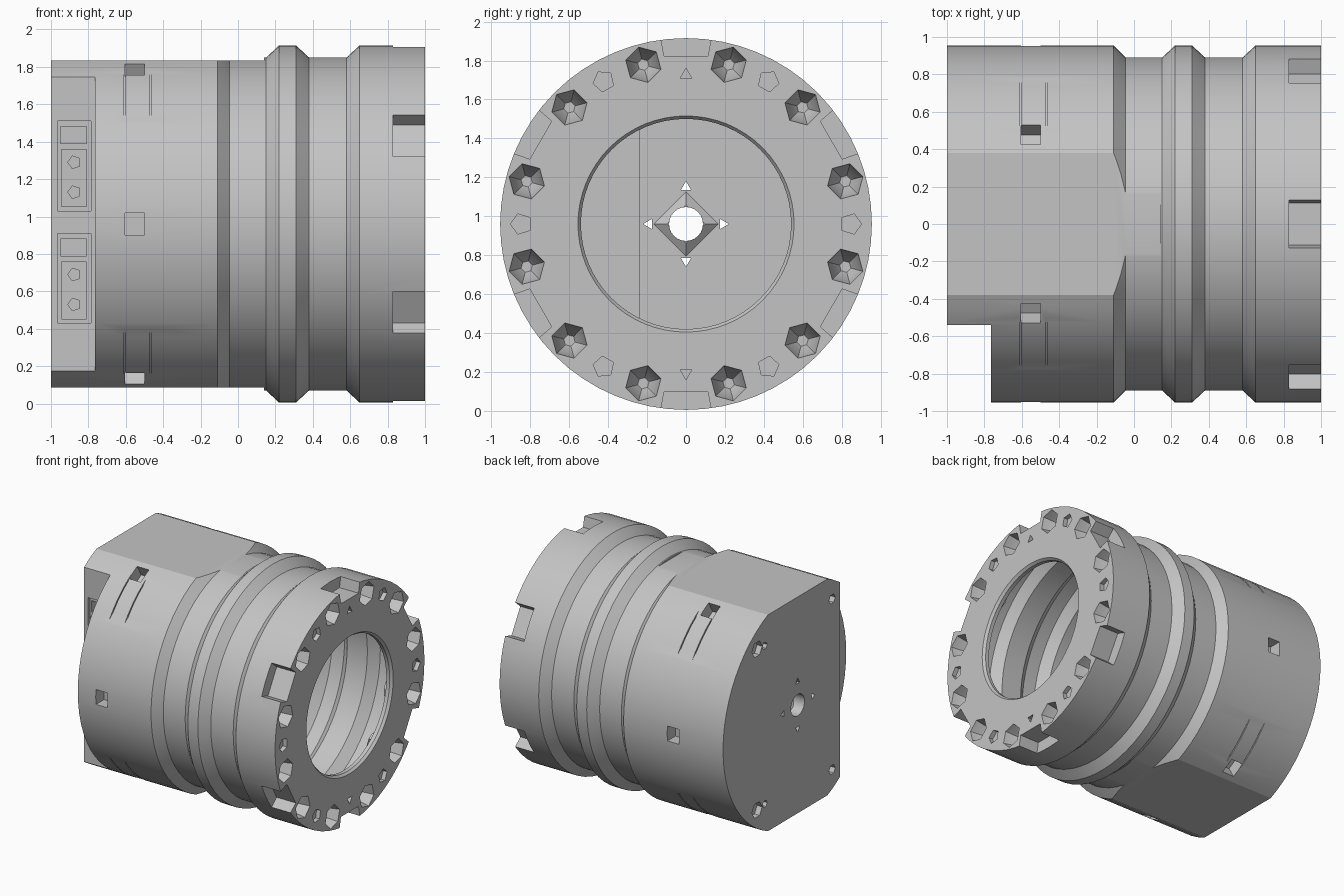
import bpy, bmesh, math
from mathutils import Matrix, Vector

if "Cube" in bpy.data.objects:
    bpy.data.objects.remove(bpy.data.objects["Cube"])

AXIS_Z = 0.96
CENTRE = Matrix.Translation((0, 0, AXIS_Z))

grey = bpy.data.materials.new("light_grey")
grey.use_nodes = True
COLOUR = (0.55, 0.55, 0.55, 1)
grey.diffuse_color = COLOUR
grey.node_tree.nodes["Principled BSDF"].inputs["Base Color"].default_value = COLOUR


def add(name, bm, matrix):
    bmesh.ops.transform(bm, matrix=CENTRE @ matrix, verts=bm.verts)
    bmesh.ops.recalc_face_normals(bm, faces=bm.faces)
    mesh = bpy.data.meshes.new(name)
    bm.to_mesh(mesh)
    bm.free()
    mesh.materials.append(grey)
    obj = bpy.data.objects.new(name, mesh)
    bpy.context.collection.objects.link(obj)
    return obj


def lathe(name, profile, sides=64, y=0, z=0, turn=0, matrix=None):
    """Solid turned around the x axis from (x, radius) points."""
    bm = bmesh.new()
    rings = []
    for x, r in profile:
        angles = [turn + math.tau * i / sides for i in range(sides)]
        rings.append([bm.verts.new((x, r * math.cos(a), r * math.sin(a))) for a in angles])
    for a, b in zip(rings, rings[1:]):
        for i in range(sides):
            j = (i + 1) % sides
            bm.faces.new((a[i], a[j], b[j], b[i]))
    bm.faces.new(rings[0])
    bm.faces.new(rings[-1])
    return add(name, bm, Matrix.Translation((0, y, z)) @ (matrix or Matrix()))


def block(name, lo, hi, angle=0, flare=1):
    """Box given as (x, radial, tangential) limits, turned around the x axis."""
    lo, hi = Vector(lo), Vector(hi)
    bm = bmesh.new()
    bmesh.ops.create_cube(bm, size=1)
    for v in bm.verts:
        outer = v.co.y > 0
        v.co = (lo + hi) / 2 + v.co * (hi - lo)
        if outer:
            v.co.z *= flare
    return add(name, bm, Matrix.Rotation(math.radians(angle), 4, 'X'))


def combine(target, tool, operation='DIFFERENCE'):
    mod = target.modifiers.new("cut", 'BOOLEAN')
    mod.operation, mod.solver, mod.object = operation, 'EXACT', tool
    graph = bpy.context.evaluated_depsgraph_get()
    mesh = bpy.data.meshes.new_from_object(target.evaluated_get(graph))
    target.modifiers.clear()
    target.data = mesh
    bpy.data.objects.remove(tool)


def polar(radius, angle):
    a = math.radians(angle)
    return dict(y=radius * math.cos(a), z=radius * math.sin(a), turn=a)


# Grooved outer drum
drum = lathe("drum_housing", [
    (-1, .955), (-.11, .955), (-.045, .89), (.15, .89), (.22, .955), (.31, .955),
    (.38, .89), (.58, .89), (.65, .955), (1, .955)])

# Hollow inside, following the grooves, with a chamfered mouth
cavity = lathe("cavity", [
    (-.94, .905), (-.13, .905), (-.06, .84), (.14, .84), (.21, .905), (.32, .905),
    (.39, .84), (.57, .84), (.64, .905), (.95, .905), (.95, .54), (.98, .54), (1.01, .563)])

# Top and bottom flats, on both skins
for angle in (90, 270):
    combine(drum, block("flat", (-1.2, .875, -1), (.14, 1.2, 1), angle))
    combine(cavity, block("inner_flat", (-1.2, .828, -1), (.145, 1.2, 1), angle))

# Side step with a solid backing for the sockets
combine(drum, block("side_step", (-1.2, -1.2, -1.2), (-.765, -.54, 1.2)))
combine(cavity, block("socket_backing", (-1.2, -1.2, -1.2), (-.735, -.24, 1.2)))
combine(drum, cavity)

# Pocket backs and screw cups inside the front rim
for k in range(6):
    combine(drum, block("pocket_back", (.79, .82, -.15), (.97, .92, .15), 30 + 60 * k), 'UNION')
    combine(drum, block("lock_back", (-.63, .81, -.09), (-.48, .92, .09), 60 * k), 'UNION')
for k in range(12):
    combine(drum, lathe("screw_cup", [(.8, .1), (.97, .1)], 12, **polar(.847, 15 + 30 * k)), 'UNION')

# Rim notches, lock pockets and small pin holes
for k in range(6):
    combine(drum, block("rim_notch", (.83, .862, -.112), (1.1, 1.02, .112), 30 + 60 * k, 1.27))
    combine(drum, block("lock_pocket", (-.605, .85, -.06), (-.5, 1.02, .06), 60 * k))
    combine(drum, lathe("pin_hole", [(.965, .055), (1.02, .055)], 5, **polar(.847, 60 * k)))
for angle in (90, 270):
    combine(drum, lathe("key_mark", [(.97, .035), (1.02, .035)], 3, **polar(.765, angle)))

# Hexagonal screw recesses
for k in range(12):
    combine(drum, lathe("screw_recess", [(.84, .03), (.9, .072), (1.01, .096)], 6,
                        **polar(.847, 15 + 30 * k)))

# Narrow slits beside the lock pockets
for angle in (47, 133, 227, 313):
    for x in (-.605, -.47):
        combine(drum, block("slit", (x - .004, .935, -.3), (x + .004, 1.1, .3), angle))

# Centre boss, centre bore and its four small marks
combine(drum, lathe("centre_boss", [(-.96, .2), (-.9, .1)], 4), 'UNION')
combine(drum, lathe("centre_bore", [(-1.1, .087), (-.8, .087)], 24))
for k in range(4):
    combine(drum, lathe("bore_mark", [(-1.1, .03), (-.8, .03)], 3, **polar(.19, 90 * k)))

# Screw holes in the closed end
for side in (-1, 1):
    combine(drum, lathe("back_screw", [(-1.1, .065), (-.955, .065)], 6, y=.52, z=side * .65))
    combine(drum, lathe("back_pin", [(-1.1, .03), (-.955, .03)], 6, y=.42, z=side * .64))
    combine(drum, lathe("back_small_screw", [(-1.1, .04), (-.955, .04)], 6, y=-.44, z=side * .69))

# Socket panel: two shallow bays, each with a plug and a two-pin plate
TO_FRONT = Matrix.Rotation(math.radians(90), 4, 'Z')
for base in (-.53, .07):
    combine(drum, block("bay", (-.965, -.7, base), (-.785, -.515, base + .48)))
    combine(drum, block("plug", (-.95, -.7, base + .36), (-.81, -.41, base + .45)))
    combine(drum, block("pin_plate", (-.945, -.535, base + .02), (-.81, -.5, base + .33)), 'UNION')
    for z in (.1, .26):
        shift = Matrix.Translation((-.875, 0, 0)) @ TO_FRONT
        combine(drum, lathe("socket", [(-.7, .035), (-.43, .035)], 5, z=base + z, matrix=shift))

bpy.ops.object.select_all(action='DESELECT')
drum.select_set(True)
bpy.context.view_layer.objects.active = drum
bpy.ops.object.shade_smooth_by_angle(angle=math.radians(25))
